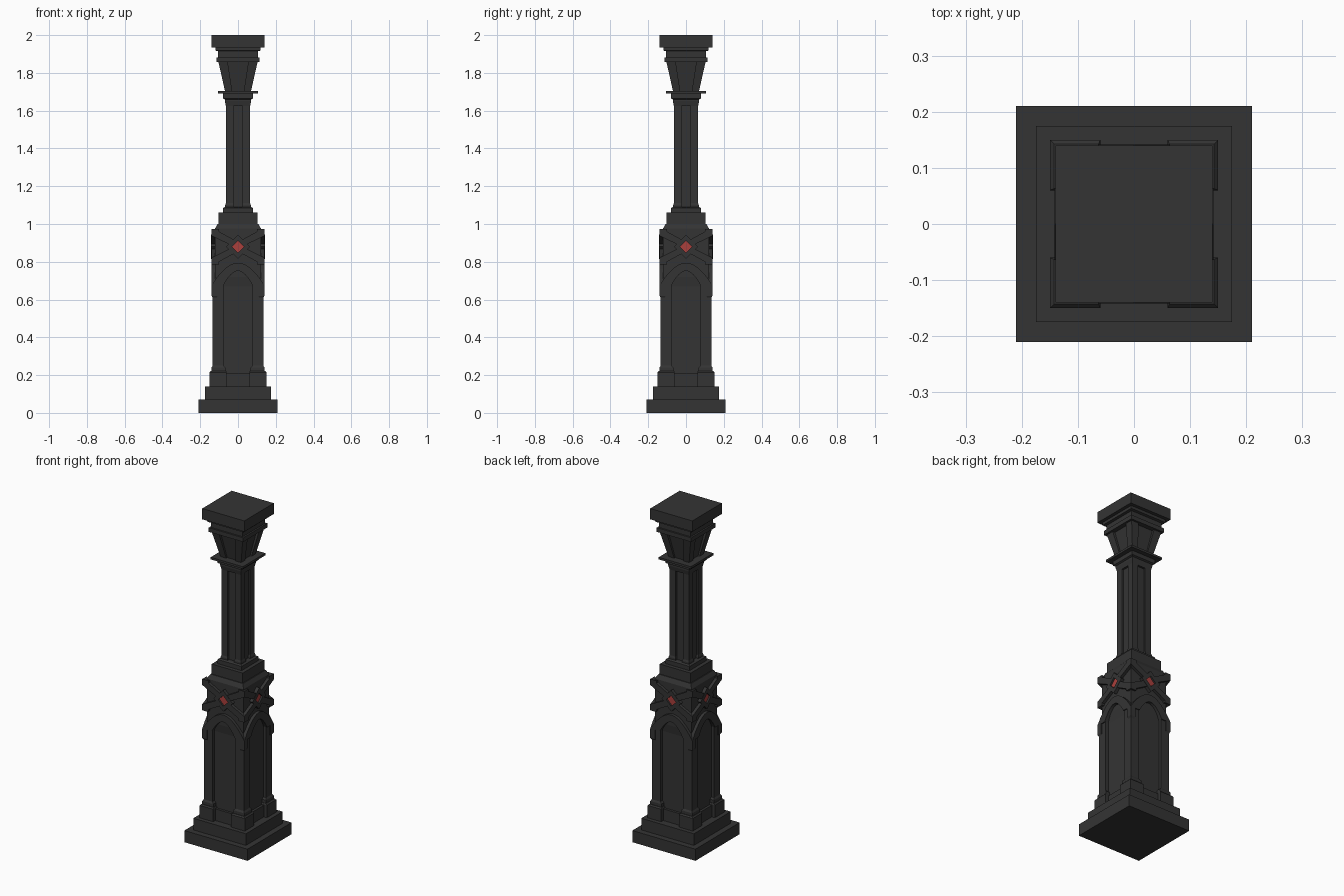
import bpy, math
from mathutils import Matrix, Vector

if "Cube" in bpy.data.objects:
    bpy.data.objects.remove(bpy.data.objects["Cube"])


def material(name, rgb):
    m = bpy.data.materials.new(name)
    m.diffuse_color = (*rgb, 1)
    m.use_nodes = True
    m.node_tree.nodes["Principled BSDF"].inputs["Base Color"].default_value = m.diffuse_color
    return m


STONE = material("dark_stone", (0.034, 0.034, 0.034))
RED = material("red_gem", (0.40, 0.05, 0.045))


def build(name, verts, faces, mat=STONE):
    me = bpy.data.meshes.new(name)
    me.from_pydata(verts, [], faces)
    me.materials.append(mat)
    ob = bpy.data.objects.new(name, me)
    bpy.context.collection.objects.link(ob)
    return ob


def square_stack(name, profile):
    """Square tower lofted through (half_width, z) steps."""
    verts, faces = [], []
    for h, z in profile:
        verts += [(-h, -h, z), (h, -h, z), (h, h, z), (-h, h, z)]
    for i in range(len(profile) - 1):
        a = i * 4
        for k in range(4):
            n = (k + 1) % 4
            faces.append((a + k, a + n, a + 4 + n, a + 4 + k))
    top = len(verts) - 4
    faces += [(3, 2, 1, 0), (top, top + 1, top + 2, top + 3)]
    return build(name, verts, faces)


def four_sides(name, solids, mat=STONE):
    """Repeat (vertices, faces) solids around the four sides."""
    verts, faces = [], []
    for k in range(4):
        rot = Matrix.Rotation(k * math.pi / 2, 4, 'Z')
        for vs, fs in solids:
            o = len(verts)
            verts += [rot @ Vector(v) for v in vs]
            faces += [tuple(i + o for i in f) for f in fs]
    return build(name, verts, faces, mat)


def plate(outline, back, front):
    """Anticlockwise (x, z) outline, extruded outwards on the front side."""
    n = len(outline)
    vs = [(x, -front, z) for x, z in outline] + [(x, -back, z) for x, z in outline]
    fs = [tuple(range(n)), tuple(range(2 * n - 1, n - 1, -1))]
    fs += [(i, i + n, (i + 1) % n + n, (i + 1) % n) for i in range(n)]
    return vs, fs


def ring(outer, inner, back, front):
    """Frame between two matching (x, z) loops."""
    n = len(outer)
    vs = [(x, -y, z) for loop, y in ((outer, front), (inner, front),
                                     (outer, back), (inner, back)) for x, z in loop]
    fs = []
    for i in range(n):
        j = (i + 1) % n
        fs += [(i, j, j + n, i + n), (i, i + 2 * n, j + 2 * n, j),
               (i + n, j + n, j + 3 * n, i + 3 * n)]
    return vs, fs


def corner_post(sections):
    """Square post at one corner through (inner, outer, z) sections."""
    vs, fs = [], []
    for a, b, z in sections:
        vs += [(a, -b, z), (b, -b, z), (b, -a, z), (a, -a, z)]
    for i in range(len(sections) - 1):
        o = i * 4
        for k in range(4):
            n = (k + 1) % 4
            fs.append((o + k, o + n, o + 4 + n, o + 4 + k))
    t = len(vs) - 4
    fs += [(3, 2, 1, 0), (t, t + 1, t + 2, t + 3)]
    return vs, fs


def diamond(r, cz=0.88):
    return [(0, cz - r), (r, cz), (0, cz + r), (-r, cz)]


# Stepped plinth
square_stack("plinth", [(0.21, 0), (0.21, 0.07), (0.175, 0.07), (0.175, 0.14),
                        (0.13, 0.14), (0.13, 0.21), (0.112, 0.21)])

# Lower pillar with recessed panels and a sloped shoulder
square_stack("lower_core", [(0.115, 0.14), (0.115, 0.67), (0.122, 0.72),
                            (0.122, 0.975), (0.108, 1.0), (0.103, 1.0),
                            (0.103, 1.06), (0.08, 1.06)])

# Corner feet, posts and post capitals
four_sides("corner_feet", [corner_post([(0.06, 0.15, 0.14), (0.06, 0.15, 0.215),
                                        (0.063, 0.143, 0.222)])])
four_sides("corner_posts", [corner_post([(0.066, 0.14, 0.22), (0.066, 0.14, 0.24),
                                         (0.077, 0.134, 0.25), (0.077, 0.134, 0.68)])])
four_sides("post_capitals", [corner_post([(0.112, 0.134, 0.61), (0.108, 0.14, 0.62),
                                          (0.108, 0.14, 0.675)])])

# Pointed arch bands over each panel
STEPS = 6


def arch(half, foot, peak):
    """Left to right pointed arch with gently bowed sides."""
    left = []
    for i in range(STEPS + 1):
        t = i / STEPS
        left.append((-half * (1 - t), foot + (peak - foot) * math.sin(t * math.pi / 2) ** 0.9))
    return left + [(-x, z) for x, z in reversed(left[:-1])]


upper = arch(0.14, 0.675, 0.795)
lower = arch(0.077, 0.675, 0.752)
arch_solids = []
for i in range(len(upper) - 1):
    arch_solids.append(plate([lower[i], lower[i + 1], upper[i + 1], upper[i]], 0.10, 0.14))
four_sides("arch_bands", arch_solids)

# Crossed bands running from the gem frame to the corners
bands = []
for sx in (-1, 1):
    for sz in (-1, 1):
        pts = [(sx * x, 0.88 + sz * z) for x, z in
               ((0.035, 0.006), (0.14, 0.058), (0.14, 0.094), (0.11, 0.085), (0.02, 0.036))]
        bands.append(plate(pts if sx * sz > 0 else pts[::-1], 0.10, 0.14))
four_sides("crossed_bands", bands)

# Diamond frames and red gems
four_sides("gem_frames", [ring(diamond(0.064), diamond(0.032), 0.11, 0.142)])
four_sides("gems", [plate(diamond(0.032), 0.11, 0.132)], RED)

# Upper shaft: grooved core with four corner posts and stepped collars
square_stack("upper_shaft_core", [(0.052, 1.05), (0.052, 1.66)])
four_sides("upper_shaft_posts", [corner_post([(0.022, 0.068, 1.08), (0.022, 0.068, 1.1),
                                              (0.025, 0.064, 1.11), (0.025, 0.064, 1.63)])])
square_stack("shaft_foot", [(0.08, 1.06), (0.08, 1.085), (0.07, 1.09)])
square_stack("shaft_collar", [(0.064, 1.625), (0.07, 1.65), (0.07, 1.66), (0.08, 1.665),
                              (0.08, 1.69), (0.107, 1.69), (0.107, 1.703), (0.07, 1.703)])

# Flared capital with corner ribs
square_stack("capital_core", [(0.058, 1.70), (0.088, 1.86)])
four_sides("capital_ribs", [corner_post([(0.03, 0.068, 1.70), (0.055, 0.104, 1.86)])])
square_stack("capital_top", [(0.115, 1.857), (0.115, 1.882), (0.105, 1.882), (0.105, 1.915),
                             (0.12, 1.918), (0.12, 1.935), (0.14, 1.935), (0.14, 2.0)])
